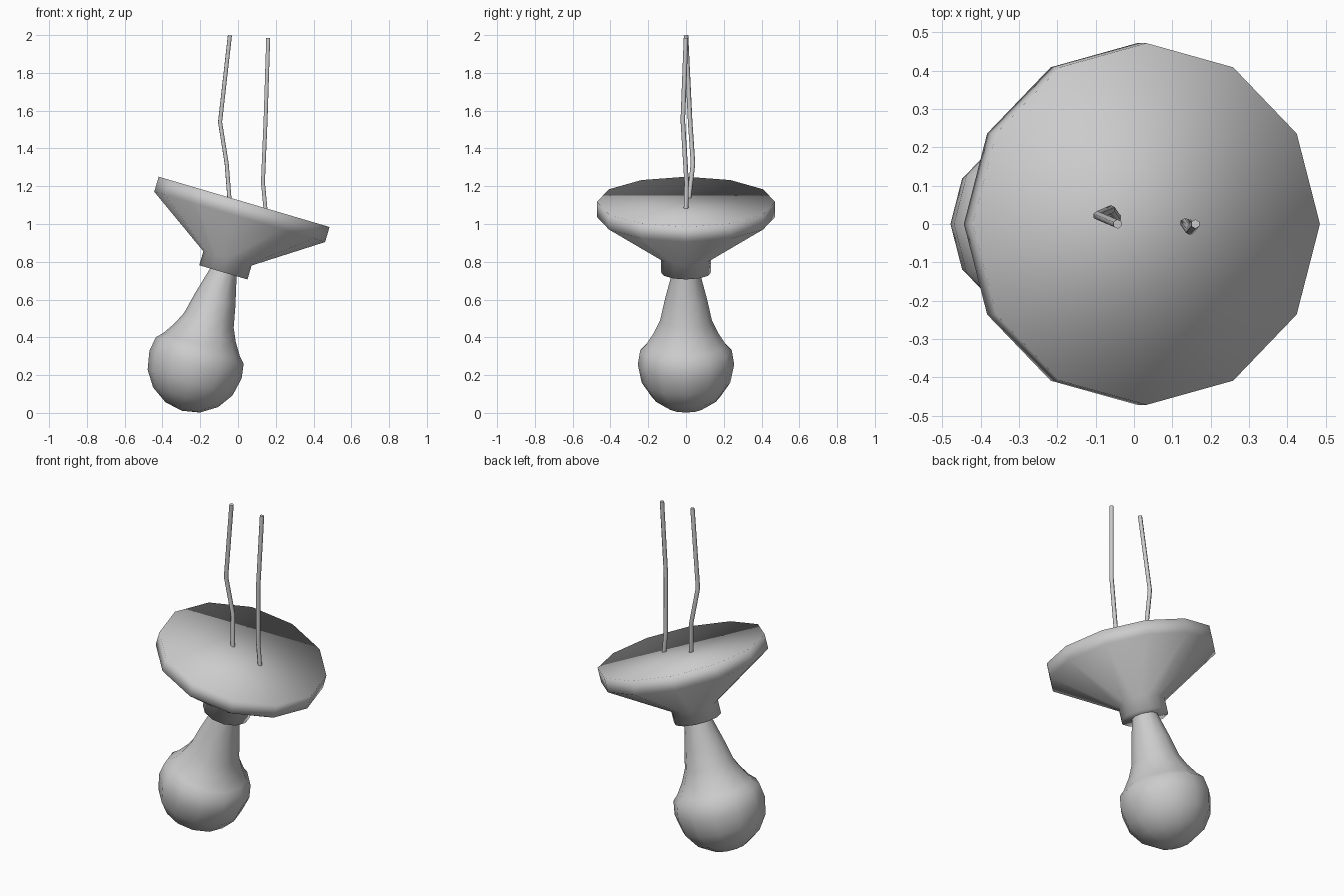
import bpy, bmesh
from math import sin, cos, pi, radians

if "Cube" in bpy.data.objects:
    bpy.data.objects.remove(bpy.data.objects["Cube"])

SIDES = 12
PIVOT = (-0.0775, 0, 0.744)   # centre of the collar's lower face


def lathe(name, profile, tilt):
    """Revolve (radius, height) points around a tilted axis; radius 0 makes a pole."""
    bm = bmesh.new()
    rings = []
    for r, z in profile:
        n = SIDES if r else 1
        rings.append([bm.verts.new((r * cos(2 * pi * i / SIDES), r * sin(2 * pi * i / SIDES), z))
                      for i in range(n)])
    for a, b in zip(rings, rings[1:]):
        for i in range(SIDES):
            j = (i + 1) % SIDES
            if len(a) == 1:
                bm.faces.new((a[0], b[j], b[i]))
            else:
                bm.faces.new((a[i], a[j], b[j], b[i]))
    for ring in (rings[0], rings[-1]):
        if len(ring) > 1:
            bm.faces.new(ring)
    bmesh.ops.recalc_face_normals(bm, faces=bm.faces[:])
    for f in bm.faces:
        f.smooth = True
    me = bpy.data.meshes.new(name)
    bm.to_mesh(me)
    bm.free()
    ob = bpy.data.objects.new(name, me)
    ob.location = PIVOT
    ob.rotation_euler = (0, radians(tilt), 0)
    bpy.context.collection.objects.link(ob)
    return ob


def wire(name, points):
    cu = bpy.data.curves.new(name, 'CURVE')
    cu.dimensions = '3D'
    cu.bevel_depth = 0.012
    cu.bevel_resolution = 1
    cu.use_fill_caps = True
    sp = cu.splines.new('POLY')
    sp.points.add(len(points) - 1)
    for p, co in zip(sp.points, points):
        p.co = (*co, 1)
    ob = bpy.data.objects.new(name, cu)
    bpy.context.collection.objects.link(ob)
    return ob


# Flat-topped conical shade with collar
lathe("shade", [(0.133, 0), (0.133, 0.077), (0.4715, 0.306), (0.4715, 0.389)], 16.4)

# Bulb: round end, then shoulder and neck running up into the collar
R, C = 0.255, -0.51
bulb = [(0, C - R)]
bulb += [(R * sin(radians(a)), C - R * cos(radians(a))) for a in (22, 45, 67, 90, 108)]
bulb += [(0.212, -0.40), (0.17, -0.335), (0.137, -0.265), (0.112, -0.15), (0.073, 0.0), (0.07, 0.03)]
lathe("bulb", bulb, 16.8)

# Two bent wires rising from the shade
wire("wire_left", [(-0.043, 0.012, 1.08), (-0.045, 0.015, 1.13), (-0.06, 0.037, 1.32),
                   (-0.095, 0.022, 1.54), (-0.043, 0, 1.998)])
wire("wire_right", [(0.153, 0, 1.03), (0.145, 0, 1.085), (0.132, 0.003, 1.22),
                    (0.146, -0.017, 1.55), (0.16, 0, 1.985)])
